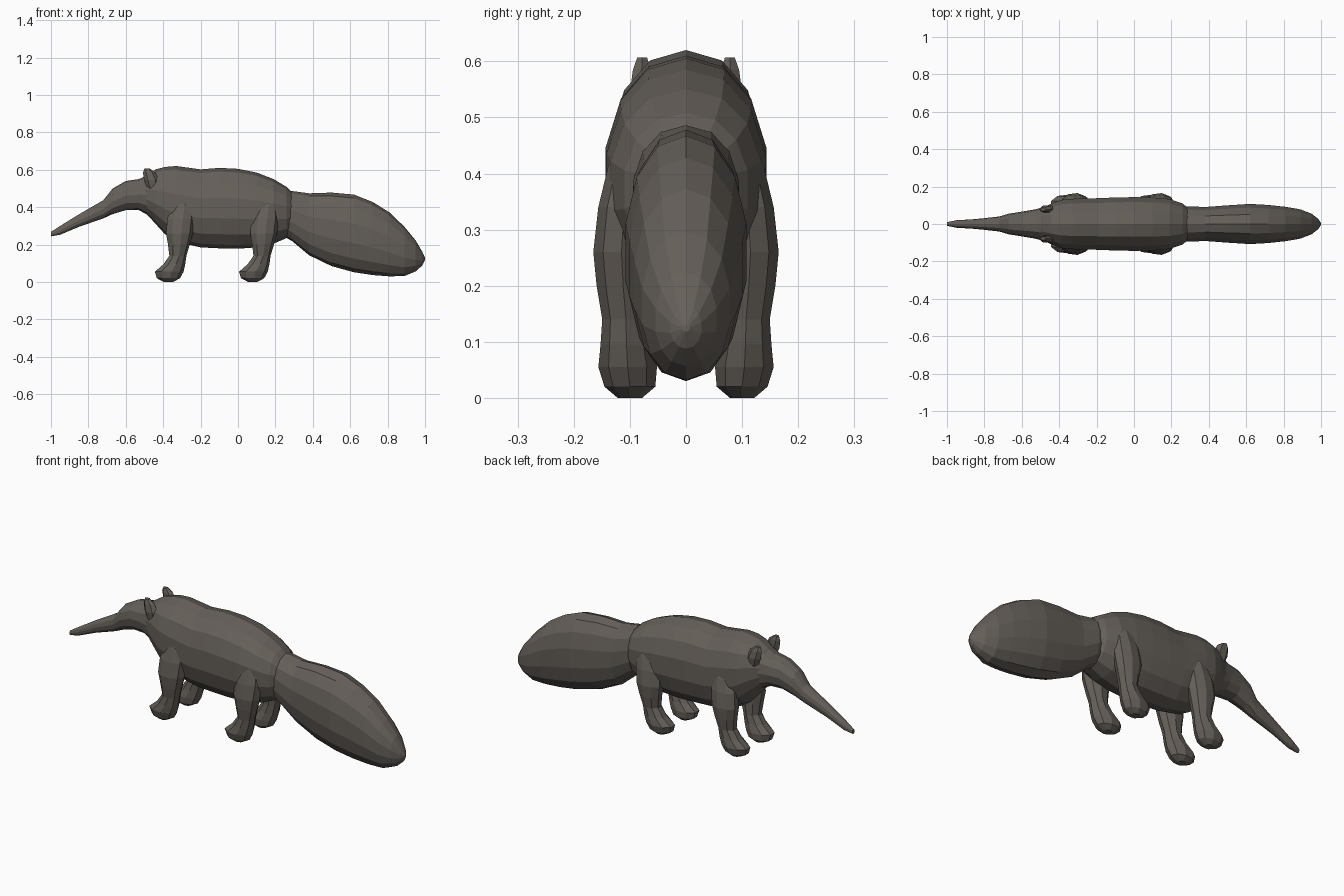
import bpy, math
from mathutils import Vector

fur = bpy.data.materials.new("fur")
fur.diffuse_color = (0.13, 0.115, 0.10, 1)


def loft(name, rings):
    """Skin a list of equal-length point rings and cap both ends."""
    n = len(rings[0])
    verts = [p for r in rings for p in r]
    faces = []
    for i in range(len(rings) - 1):
        for j in range(n):
            k = (j + 1) % n
            faces.append((i*n + j, i*n + k, (i+1)*n + k, (i+1)*n + j))
    faces.append(tuple(reversed(range(n))))
    faces.append(tuple(range(len(verts) - n, len(verts))))
    mesh = bpy.data.meshes.new(name)
    mesh.from_pydata(verts, [], faces)
    mesh.materials.append(fur)
    obj = bpy.data.objects.new(name, mesh)
    bpy.context.collection.objects.link(obj)
    return obj


def sup(v, e=0.92):
    return math.copysign(abs(v) ** e, v)


def along_x(name, sections, n=14):
    """Sections: x, top z, bottom z, half width."""
    rings = []
    for x, top, bot, w in sections:
        ring = []
        for j in range(n):
            a = 2 * math.pi * j / n
            ring.append(Vector((x, w * sup(math.sin(a)),
                                (top + bot) / 2 + (top - bot) / 2 * sup(math.cos(a)))))
        rings.append(ring)
    # rings run counter-clockwise seen from -x, so reverse for outward normals
    return loft(name, [list(reversed(r)) for r in rings])


def along_z(name, sections, side, dx=0.0, n=9):
    """Sections: z, centre x, x radius, centre y, y radius."""
    rings = []
    for z, cx, rx, cy, ry in sections:
        rings.append([Vector((cx + dx + rx * math.cos(2*math.pi*j/n),
                              side * cy + ry * math.sin(2*math.pi*j/n), z))
                      for j in range(n)])
    return loft(name, rings)


# Long snout and head
along_x("head", [
    (-1.0, .268, .244, .010), (-.95, .300, .253, .020), (-.85, .362, .295, .026),
    (-.72, .437, .340, .040), (-.67, .500, .363, .055), (-.60, .540, .384, .066),
    (-.53, .550, .384, .078), (-.45, .585, .340, .098), (-.36, .580, .300, .100)], 12)

# Barrel-shaped trunk
along_x("body", [
    (-.53, .535, .400, .060), (-.49, .570, .365, .088), (-.44, .602, .310, .112),
    (-.39, .615, .255, .132), (-.33, .620, .215, .138), (-.20, .602, .185, .141),
    (-.10, .610, .180, .145), (.0, .605, .178, .147), (.10, .585, .185, .145),
    (.19, .550, .205, .137), (.26, .508, .235, .112), (.31, .460, .290, .070)])

# Bushy drooping tail
along_x("tail", [
    (.20, .475, .270, .075), (.29, .486, .218, .097), (.38, .474, .143, .093),
    (.50, .478, .085, .102), (.62, .467, .052, .110), (.72, .428, .037, .104),
    (.81, .372, .030, .094), (.89, .295, .032, .080), (.95, .222, .057, .056),
    (.985, .162, .088, .028), (1.0, .130, .118, .006)])

leg = [
    (.0, -.372, .025, .100, .022), (.020, -.374, .064, .100, .046),
    (.055, -.370, .079, .104, .053), (.095, -.342, .060, .106, .047),
    (.140, -.323, .047, .107, .043), (.200, -.318, .060, .112, .048),
    (.260, -.315, .074, .115, .051), (.340, -.307, .075, .110, .047),
    (.410, -.295, .055, .098, .042), (.460, -.285, .025, .085, .030)]
ear = [
    (.500, -.455, .030, .078, .018), (.545, -.462, .040, .081, .022),
    (.585, -.475, .033, .079, .018), (.607, -.486, .014, .078, .010)]

# Mirrored legs and ears
for side, label in ((-1, "left"), (1, "right")):
    along_z("front_leg_" + label, leg, side)
    along_z("hind_leg_" + label, leg, side, dx=.45)
    along_z("ear_" + label, ear, side, n=6)
